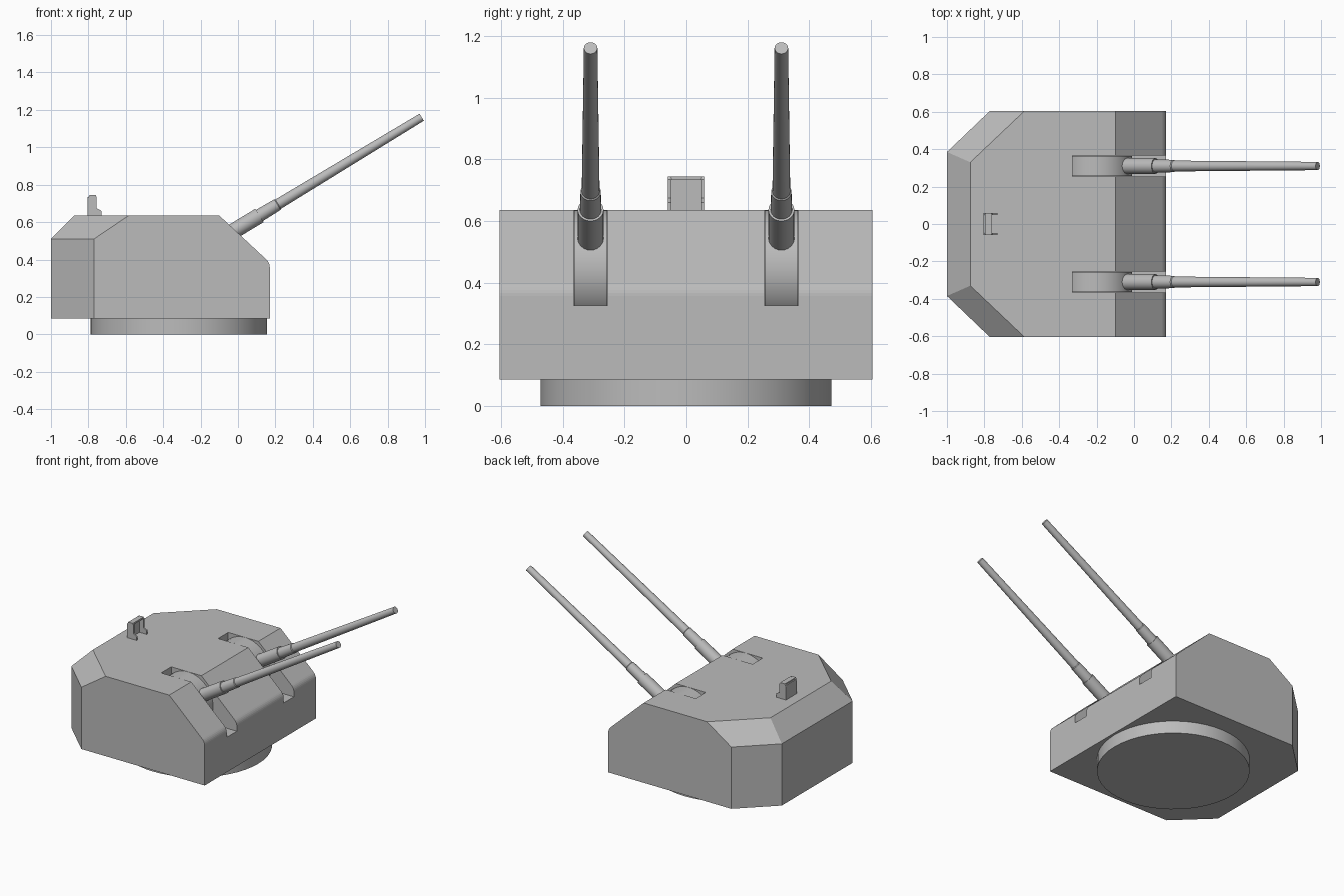
import bpy, bmesh, math
from mathutils import Vector

if "Cube" in bpy.data.objects:
    bpy.data.objects.remove(bpy.data.objects["Cube"])

GREY = (0.5, 0.5, 0.5, 1)
paint = bpy.data.materials.new("turret_grey")
paint.use_nodes = True
paint.diffuse_color = GREY
paint.node_tree.nodes["Principled BSDF"].inputs["Base Color"].default_value = GREY


def finish(bm, name, smooth=False):
    bmesh.ops.recalc_face_normals(bm, faces=bm.faces)
    mesh = bpy.data.meshes.new(name)
    bm.to_mesh(mesh)
    bm.free()
    mesh.materials.append(paint)
    obj = bpy.data.objects.new(name, mesh)
    bpy.context.collection.objects.link(obj)
    bpy.ops.object.select_all(action="DESELECT")
    obj.select_set(True)
    bpy.context.view_layer.objects.active = obj
    if smooth:
        bpy.ops.object.shade_smooth_by_angle(angle=math.radians(30))
    return obj


def prism(name, profile, y0, y1):
    """Extrude an x-z outline from y0 to y1."""
    bm = bmesh.new()
    face = bm.faces.new([bm.verts.new((x, y0, z)) for x, z in profile])
    new = bmesh.ops.extrude_face_region(bm, geom=[face])["geom"]
    bmesh.ops.translate(bm, vec=(0, y1 - y0, 0),
                        verts=[v for v in new if isinstance(v, bmesh.types.BMVert)])
    return finish(bm, name)


def box(name, x0, x1, y0, y1, z0, z1):
    return prism(name, [(x0, z0), (x1, z0), (x1, z1), (x0, z1)], y0, y1)


def lathe(name, origin, axis, stations, sides):
    """Turned solid: stations are (distance along axis, radius)."""
    bm = bmesh.new()
    turn = Vector(axis).to_track_quat("Z", "Y")
    rings = []
    for d, r in stations:
        ring = []
        for i in range(sides):
            a = math.tau * i / sides
            p = turn @ Vector((r * math.cos(a), r * math.sin(a), d))
            ring.append(bm.verts.new(p + Vector(origin)))
        rings.append(ring)
    for low, high in zip(rings, rings[1:]):
        for i in range(sides):
            j = (i + 1) % sides
            bm.faces.new((low[i], low[j], high[j], high[i]))
    bm.faces.new(rings[0])
    bm.faces.new(rings[-1])
    return finish(bm, name, True)


# Round mounting ring under the gunhouse
lathe("base_ring", (-0.317, 0, 0), (0, 0, 1), [(0, 0.472), (0.1, 0.472)], 48)

# Armoured gunhouse: convex shell with chamfered rear and rounded front edge
BOTTOM, SHOULDER, ROOF, HALF = 0.085, 0.51, 0.635, 0.605
outline = [(-1, 0.385, BOTTOM), (-0.77, HALF, BOTTOM), (0.17, HALF, BOTTOM),
           (-1, 0.385, SHOULDER), (-0.77, HALF, SHOULDER),
           (-0.875, 0.33, ROOF), (-0.585, HALF, ROOF), (-0.1, HALF, ROOF)]
for i in range(6):
    a = math.radians(47 * i / 5)
    outline.append((0.11 + 0.06 * math.cos(a), HALF, 0.357 + 0.06 * math.sin(a)))
bm = bmesh.new()
for x, y, z in outline:
    for side in (-1, 1):
        bm.verts.new((x, side * y, z))
bmesh.ops.convex_hull(bm, input=bm.verts)
bmesh.ops.dissolve_limit(bm, angle_limit=math.radians(2), verts=bm.verts, edges=bm.edges)
gunhouse = finish(bm, "gunhouse")

# Gun slots, drums and barrels, one set each side
PIVOT_X, PIVOT_Z, GUN_Y, SLOT = -0.2, 0.445, 0.31, 0.055
elevation = math.radians(31.2)
aim = (math.cos(elevation), 0, math.sin(elevation))
for label, side in (("right", -1), ("left", 1)):
    y = side * GUN_Y
    cutter = box("slot_cutter", -0.33, 0.4, y - SLOT, y + SLOT, 0.325, 0.9)
    cutter.hide_render = True
    cut = gunhouse.modifiers.new("slot", "BOOLEAN")
    cut.operation, cut.solver, cut.object = "DIFFERENCE", "EXACT", cutter
    bpy.context.view_layer.objects.active = gunhouse
    bpy.ops.object.modifier_apply(modifier=cut.name)
    bpy.data.objects.remove(cutter)

    lathe(label + "_gun_drum", (PIVOT_X, y - SLOT + 0.001, PIVOT_Z), (0, 1, 0),
          [(0, 0.19), (2 * SLOT - 0.002, 0.19)], 64)
    lathe(label + "_gun_barrel", (PIVOT_X, y, PIVOT_Z), aim,
          [(0.12, 0.042), (0.368, 0.042), (0.368, 0.035), (0.48, 0.033),
           (0.485, 0.029), (1.382, 0.022)], 24)

# Sight hood on the roof: two cheeks, a back plate and a top plate
cheek = [(-0.805, 0.63), (-0.805, 0.725), (-0.795, 0.744), (-0.763, 0.744),
         (-0.756, 0.735), (-0.756, 0.675), (-0.73, 0.66), (-0.73, 0.63)]
for label, side in (("right", -1), ("left", 1)):
    prism(label + "_sight_cheek", cheek, side * 0.06, side * 0.049)
box("sight_back_plate", -0.804, -0.785, -0.05, 0.05, 0.63, 0.735)
box("sight_top_plate", -0.796, -0.76, -0.05, 0.05, 0.732, 0.7435)
